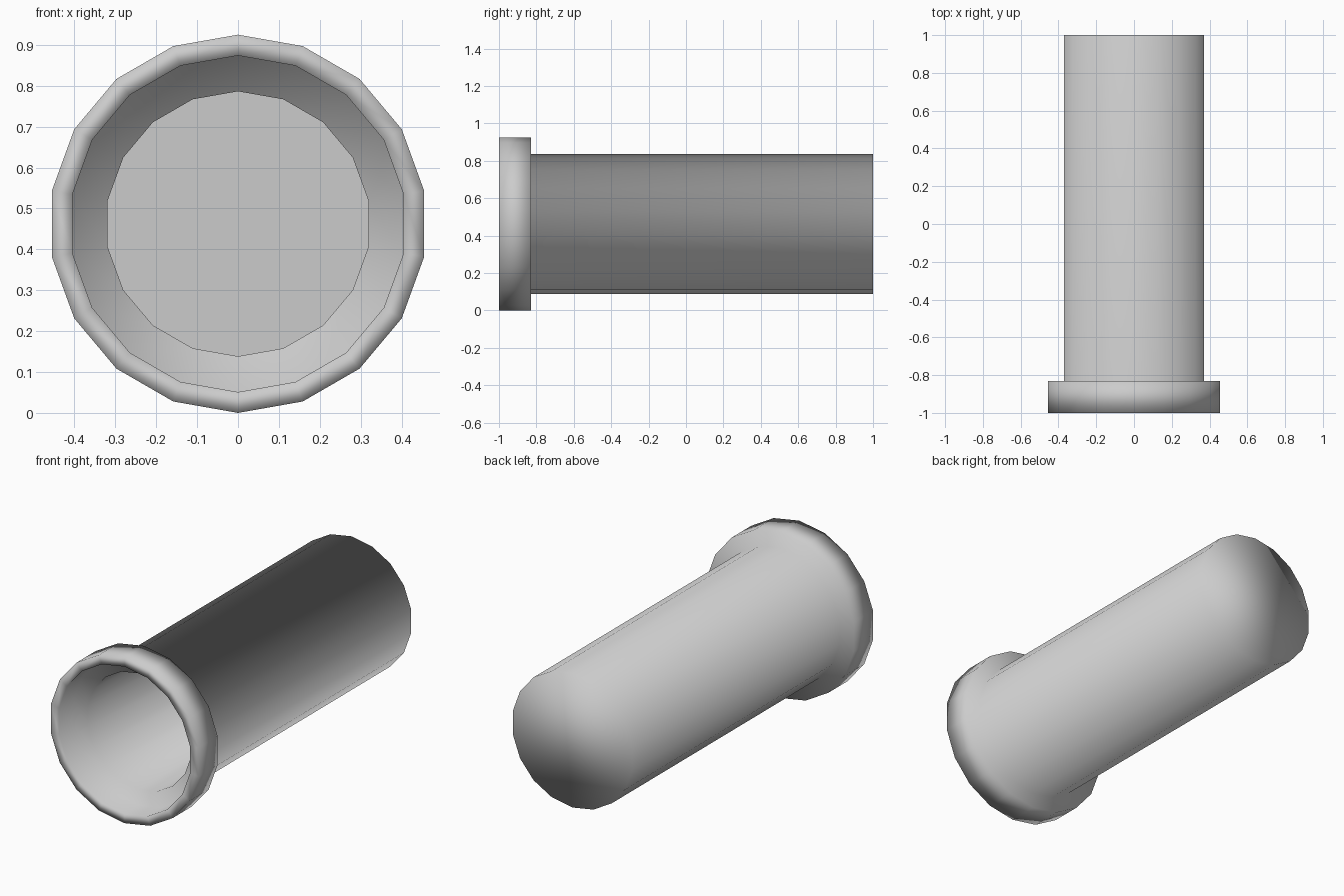
import bpy, bmesh, math

if "Cube" in bpy.data.objects:
    bpy.data.objects.remove(bpy.data.objects["Cube"])

SIDES = 18
CENTRE_Z = 0.4625
WALL = 0.051

# Closed-ended tube with a flared collar: (radius, y) from the outer back end,
# over the collar lip, and down the bore to its inner end
profile = [
    (0.375, 1.0),
    (0.375, -0.83),
    (0.4625, -0.83),
    (0.4625, -1.0),
    (0.4625 - WALL, -1.0),
    (0.4625 - WALL, -0.87),
    (0.375 - WALL, -0.87),
    (0.375 - WALL, 1.0 - WALL),
]


def ring(bm, radius, y):
    verts = []
    for i in range(SIDES):
        a = math.pi / 2 + 2 * math.pi * i / SIDES
        verts.append(bm.verts.new((radius * math.cos(a), y,
                                   CENTRE_Z + radius * math.sin(a))))
    return verts


bm = bmesh.new()
rings = [ring(bm, r, y) for r, y in profile]

# Walls between neighbouring rings
for a, b in zip(rings, rings[1:]):
    for i in range(SIDES):
        j = (i + 1) % SIDES
        bm.faces.new((a[i], a[j], b[j], b[i]))

# Outer back cap and flat inner end of the bore
bm.faces.new(rings[0])
inner_end = bm.faces.new(rings[-1])
bmesh.ops.recalc_face_normals(bm, faces=bm.faces)

for f in bm.faces:
    f.smooth = True
inner_end.smooth = False
for e in inner_end.edges:
    e.smooth = False

mesh = bpy.data.meshes.new("collared_tube")
bm.to_mesh(mesh)
bm.free()
tube = bpy.data.objects.new("collared_tube", mesh)
bpy.context.collection.objects.link(tube)
